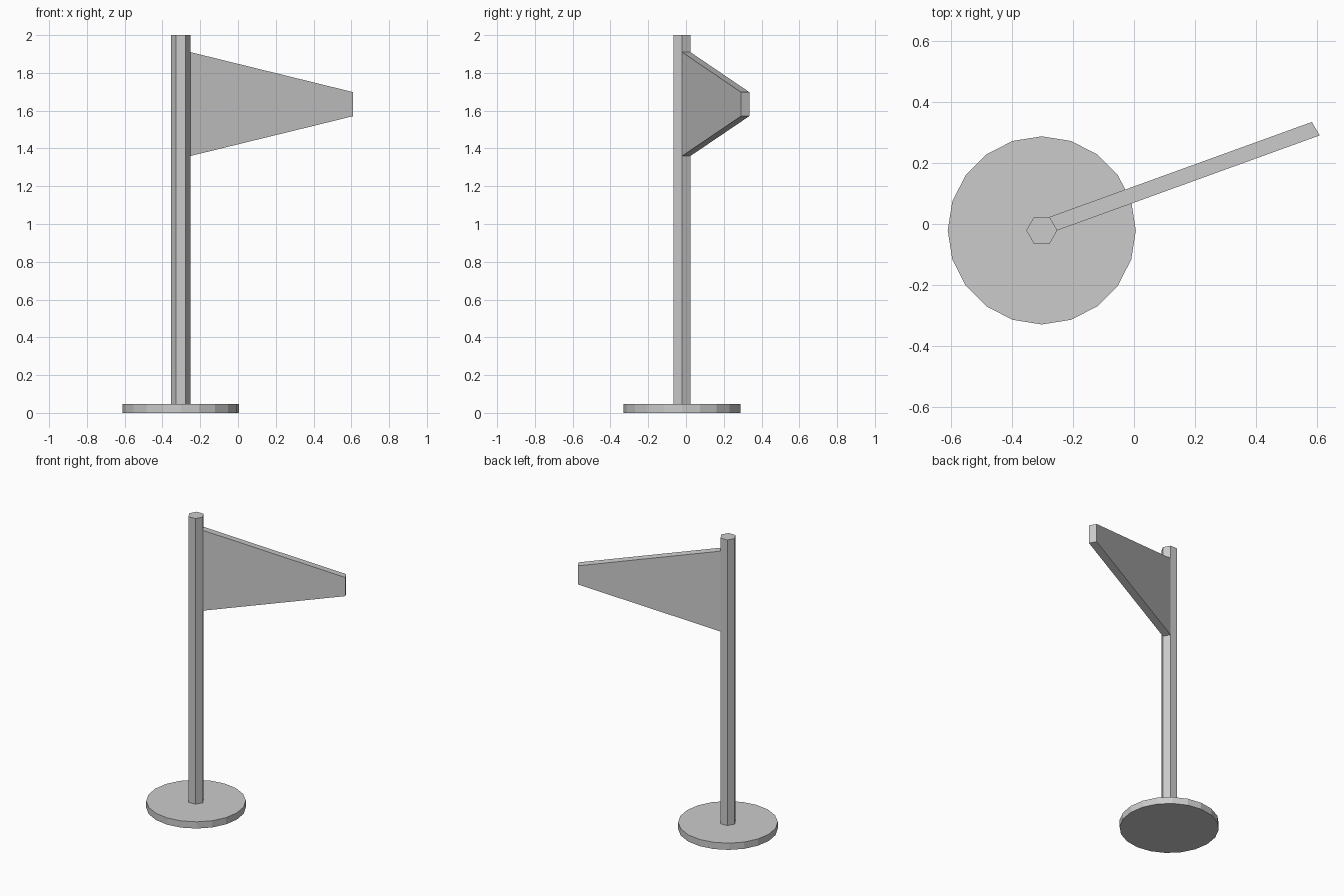
import bpy, bmesh, math
from mathutils import Vector

if "Cube" in bpy.data.objects:
    bpy.data.objects.remove(bpy.data.objects["Cube"])

CX, CY = -0.303, -0.021
POLE_R = 0.051


def prism(name, sides, radius, z0, z1):
    bm = bmesh.new()
    ring = [bm.verts.new((CX + radius * math.cos(2 * math.pi * i / sides),
                          CY + radius * math.sin(2 * math.pi * i / sides), z0))
            for i in range(sides)]
    face = bm.faces.new(ring)
    top = bmesh.ops.extrude_face_region(bm, geom=[face])["geom"]
    for v in (g for g in top if isinstance(g, bmesh.types.BMVert)):
        v.co.z = z1
    return finish(name, bm)


def finish(name, bm):
    bmesh.ops.recalc_face_normals(bm, faces=bm.faces)
    mesh = bpy.data.meshes.new(name)
    bm.to_mesh(mesh)
    bm.free()
    obj = bpy.data.objects.new(name, mesh)
    bpy.context.collection.objects.link(obj)
    return obj


# Round base and hexagonal pole
prism("base", 20, 0.309, 0, 0.046)
prism("pole", 6, POLE_R, 0.046, 2.0)

# Tapered flag growing out of one pole side
a = Vector((CX + POLE_R, CY, 0))
b = Vector((CX + POLE_R / 2, CY + POLE_R * math.sqrt(3) / 2, 0))
reach = Vector((0.862, 0.312, 0))
bm = bmesh.new()
inner = [bm.verts.new((p.x, p.y, z))
         for p, z in ((a, 1.36), (b, 1.36), (b, 1.91), (a, 1.91))]
root = bm.faces.new(inner)
tip = bmesh.ops.extrude_face_region(bm, geom=[root], use_keep_orig=True)["geom"]
for v in (g for g in tip if isinstance(g, bmesh.types.BMVert)):
    v.co += reach
    v.co.z = 1.698 if v.co.z > 1.6 else 1.571
finish("flag", bm)
